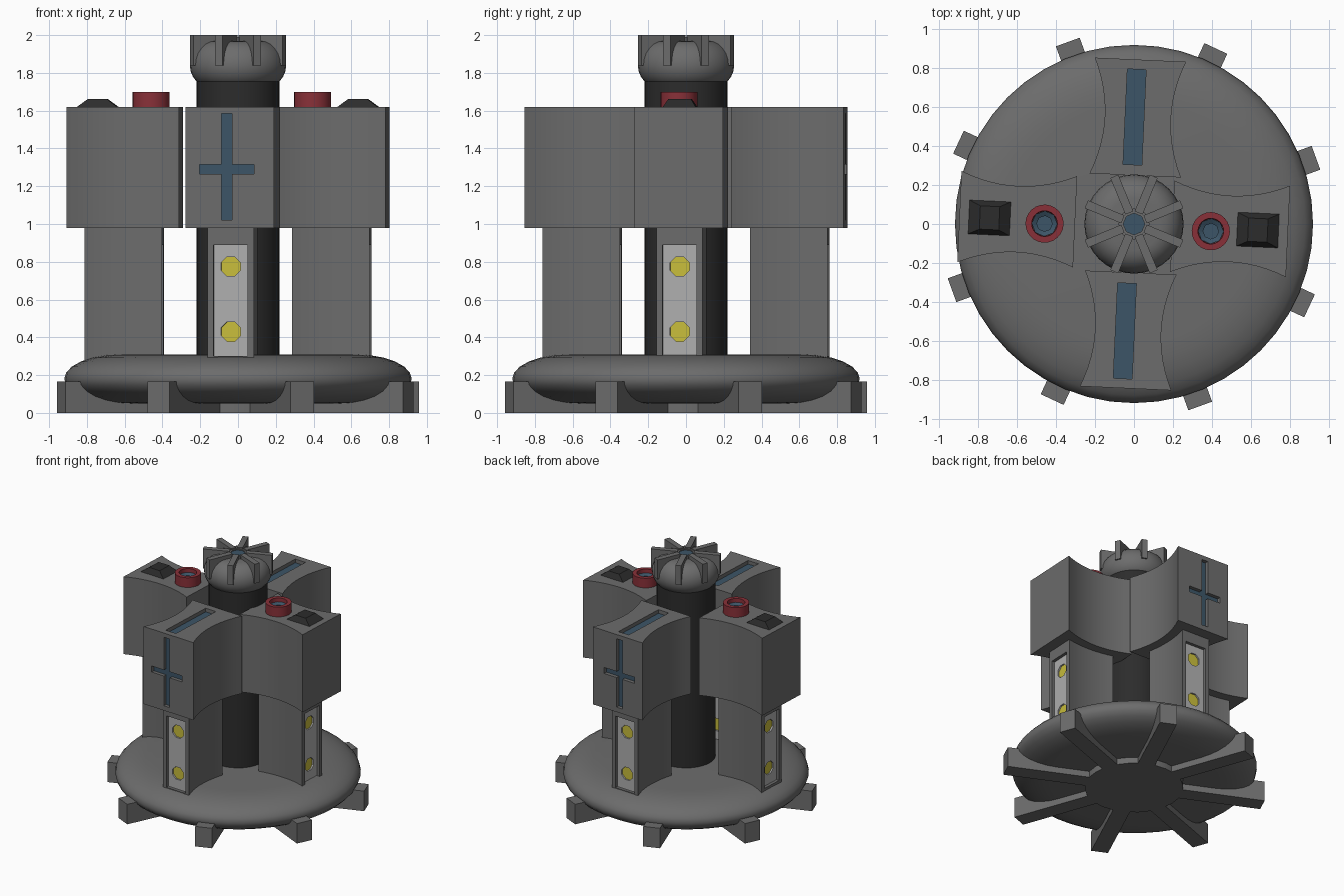
import bpy, bmesh, math
from mathutils import Matrix, Vector

if "Cube" in bpy.data.objects:
    bpy.data.objects.remove(bpy.data.objects["Cube"])


def material(name, rgb):
    m = bpy.data.materials.new(name)
    m.diffuse_color = (*rgb, 1)
    m.use_nodes = True
    m.node_tree.nodes["Principled BSDF"].inputs["Base Color"].default_value = m.diffuse_color
    return m


GREY = material("mid_grey", (0.15, 0.15, 0.15))
DARK = material("dark_grey", (0.025, 0.025, 0.025))
LIGHT = material("light_grey", (0.43, 0.43, 0.43))
RED = material("red", (0.25, 0.03, 0.04))
BLUE = material("blue", (0.045, 0.09, 0.135))
YELLOW = material("yellow", (0.58, 0.51, 0.045))


def finish(bm, name, mat, matrix=None):
    bmesh.ops.recalc_face_normals(bm, faces=bm.faces)
    if matrix is not None:
        bm.transform(matrix)
    me = bpy.data.meshes.new(name)
    bm.to_mesh(me)
    bm.free()
    me.materials.append(mat)
    ob = bpy.data.objects.new(name, me)
    bpy.context.collection.objects.link(ob)
    return ob


def select(ob):
    bpy.ops.object.select_all(action='DESELECT')
    ob.select_set(True)
    bpy.context.view_layer.objects.active = ob


def smooth(ob, angle=35):
    select(ob)
    bpy.ops.object.shade_smooth_by_angle(angle=math.radians(angle))
    return ob


def box(name, mat, x, y, z, matrix=None):
    """Box from (min, max) ranges."""
    bm = bmesh.new()
    bmesh.ops.create_cube(bm, size=1)
    for v in bm.verts:
        v.co = Vector([r[0] if c < 0 else r[1] for c, r in zip(v.co, (x, y, z))])
    return finish(bm, name, mat, matrix)


def lathe(name, mat, profile, steps=48, matrix=None):
    """Revolve (r, z) points around z."""
    bm = bmesh.new()
    vs = [bm.verts.new((r, 0, z)) for r, z in profile]
    es = [bm.edges.new(p) for p in zip(vs, vs[1:])]
    bmesh.ops.spin(bm, geom=vs + es, cent=(0, 0, 0), axis=(0, 0, 1),
                   angle=2 * math.pi, steps=steps, use_duplicate=False)
    bmesh.ops.remove_doubles(bm, verts=bm.verts, dist=1e-5)
    return smooth(finish(bm, name, mat, matrix))


def waisted_block(name, mat, half, waist, y0, y1, z0, z1, matrix):
    """Block pointing along -y with concave sides."""
    n = 12
    side = []
    for i in range(n + 1):
        t = i / n
        side.append((half - (half - waist) * (1 - (2 * t - 1) ** 2), -y0 - (y1 - y0) * t))
    outline = side + [(-x, y) for x, y in reversed(side)]
    bm = bmesh.new()
    f = bm.faces.new([bm.verts.new((x, y, z0)) for x, y in outline])
    ext = bmesh.ops.extrude_face_region(bm, geom=[f])["geom"]
    bmesh.ops.translate(bm, vec=(0, 0, z1 - z0),
                        verts=[g for g in ext if isinstance(g, bmesh.types.BMVert)])
    return finish(bm, name, mat, matrix)


def octagon(name, mat, r, y0, y1, z, matrix):
    """Octagonal disc with its axis along y."""
    bm = bmesh.new()
    bmesh.ops.create_cone(bm, cap_ends=True, segments=8, radius1=r, radius2=r, depth=y1 - y0)
    local = (Matrix.Translation((0, (y0 + y1) / 2, z)) @ Matrix.Rotation(math.pi / 2, 4, 'X')
             @ Matrix.Rotation(math.pi / 8, 4, 'Z'))
    return finish(bm, name, mat, matrix @ local)


def cut(ob, cutter):
    mod = ob.modifiers.new("cut", 'BOOLEAN')
    mod.operation = 'DIFFERENCE'
    mod.solver = 'EXACT'
    mod.object = cutter
    select(ob)
    bpy.ops.object.modifier_apply(modifier=mod.name)
    bpy.data.objects.remove(cutter)


def rot(deg):
    return Matrix.Rotation(math.radians(deg), 4, 'Z')


# Rounded base disc, its hub and radial feet
rim = [(0.62 + 0.30 * math.cos(a), 0.18 + 0.13 * math.sin(a))
       for a in [math.radians(-90 + 15 * i) for i in range(13)]]
lathe("base_disc", GREY, [(0, 0.05)] + rim + [(0, 0.31)])
lathe("base_hub", GREY, [(0, 0), (0.37, 0), (0.37, 0.08), (0, 0.08)], 24)
for i in range(8):
    box(f"foot_{i}", GREY, (0.3, 0.995), (-0.065, 0.065), (0, 0.165), rot(20 + 45 * i))

# Central pillar
lathe("pillar", DARK, [(0, 0.28), (0.22, 0.28), (0.22, 1.76), (0, 1.76)], 32)

# Finned cap
bowl = [(0.135 + 0.12 * math.cos(a), 1.84 + (0.13 if a > 0 else 0.12) * math.sin(a))
        for a in [math.radians(-75 + 15 * i) for i in range(12)]]
lathe("cap_bowl", GREY, [(0, 1.724)] + bowl + [(0, 1.97)], 32)
lathe("cap_ring", GREY, [(0.055, 1.95), (0.08, 1.95), (0.08, 1.99), (0.055, 1.99), (0.055, 1.95)], 8)
lathe("cap_lens", BLUE, [(0, 1.95), (0.06, 1.95), (0.06, 1.982), (0, 1.982)], 8)
for i in range(8):
    box(f"cap_fin_{i}", GREY, (0.062, 0.265), (-0.022, 0.022), (1.84, 2.0), rot(22.5 + 45 * i))

# Four arms on legs, slightly twisted about the pillar
for k, side in enumerate(("front", "right", "back", "left")):
    turn = rot(90 * k - 2.6)
    sideways = k % 2 == 1
    M = Matrix.Translation((-0.053 if sideways else -0.005, 0, 0)) @ turn
    arm = waisted_block(f"{side}_arm", GREY, 0.235, 0.17, 0.25, 0.845, 0.98, 1.62, M)
    leg = waisted_block(f"{side}_leg", GREY, 0.123, 0.098, 0.345, 0.755, 0.26, 0.985, M)

    # Recessed panels with round buttons, on the outer and inner leg faces
    for face, edge, inward in (("outer", -0.755, 1), ("inner", -0.345, -1)):
        def span(a, b):
            return tuple(sorted((edge + inward * a, edge + inward * b)))
        cut(leg, box("cutter", LIGHT, (-0.09, 0.09), span(-0.05, 0.05), (0.30, 0.89), M))
        panel = box(f"{side}_{face}_panel", LIGHT, (-0.09, 0.09), span(0.025, 0.05), (0.30, 0.89), M)
        for j, z in enumerate((0.43, 0.775)):
            cut(panel, octagon("cutter", YELLOW, 0.055, *span(0, 0.08), z, M))
            octagon(f"{side}_{face}_button_{j}", YELLOW, 0.055, *span(0.038, 0.055), z, M)
    smooth(leg)

    if sideways:
        # Red nozzle with stepped blue bore
        N = Matrix.Translation((-0.0325, -0.0175, 0)) @ turn @ Matrix.Translation((0, -0.4275, 0))
        lathe(f"{side}_nozzle", RED, [(0.062, 1.6), (0.098, 1.6), (0.098, 1.7),
                                      (0.066, 1.7), (0.062, 1.6)], 24, N)
        lathe(f"{side}_nozzle_bore", BLUE, [(0.066, 1.67), (0.04, 1.655), (0.04, 1.635),
                                            (0, 1.635)], 8, N)
        # Dark sloped hatch
        bm = bmesh.new()
        bmesh.ops.create_cube(bm, size=1)
        for v in bm.verts:
            hx, hy = (0.06, 0.05) if v.co.z > 0 else (0.09, 0.113)
            v.co = (math.copysign(hx, v.co.x), math.copysign(hy, v.co.y),
                    1.662 if v.co.z > 0 else 1.615)
        finish(bm, f"{side}_hatch", DARK, M @ Matrix.Translation((0, -0.69, 0)))
    else:
        # Cross on the outer face and slot on top, both with blue floors
        S = Matrix.Translation((-0.022, 0, 0)) @ turn
        shapes = (("cross_upright", (-0.028, 0.028), (-0.9, -0.81), (1.02, 1.585), 1),
                  ("cross_bar", (-0.144, 0.144), (-0.9, -0.81), (1.265, 1.315), 1),
                  ("top_slot", (-0.048, 0.048), (-0.795, -0.305), (1.585, 1.7), 2))
        for name, x, y, z, axis in shapes:
            cut(arm, box("cutter", BLUE, x, y, z, S))
        for name, x, y, z, axis in shapes:
            if axis == 1:
                y = (-0.816, -0.806)
            else:
                z = (1.58, 1.59)
            box(f"{side}_{name}", BLUE, x, y, z, S)
    smooth(arm)
